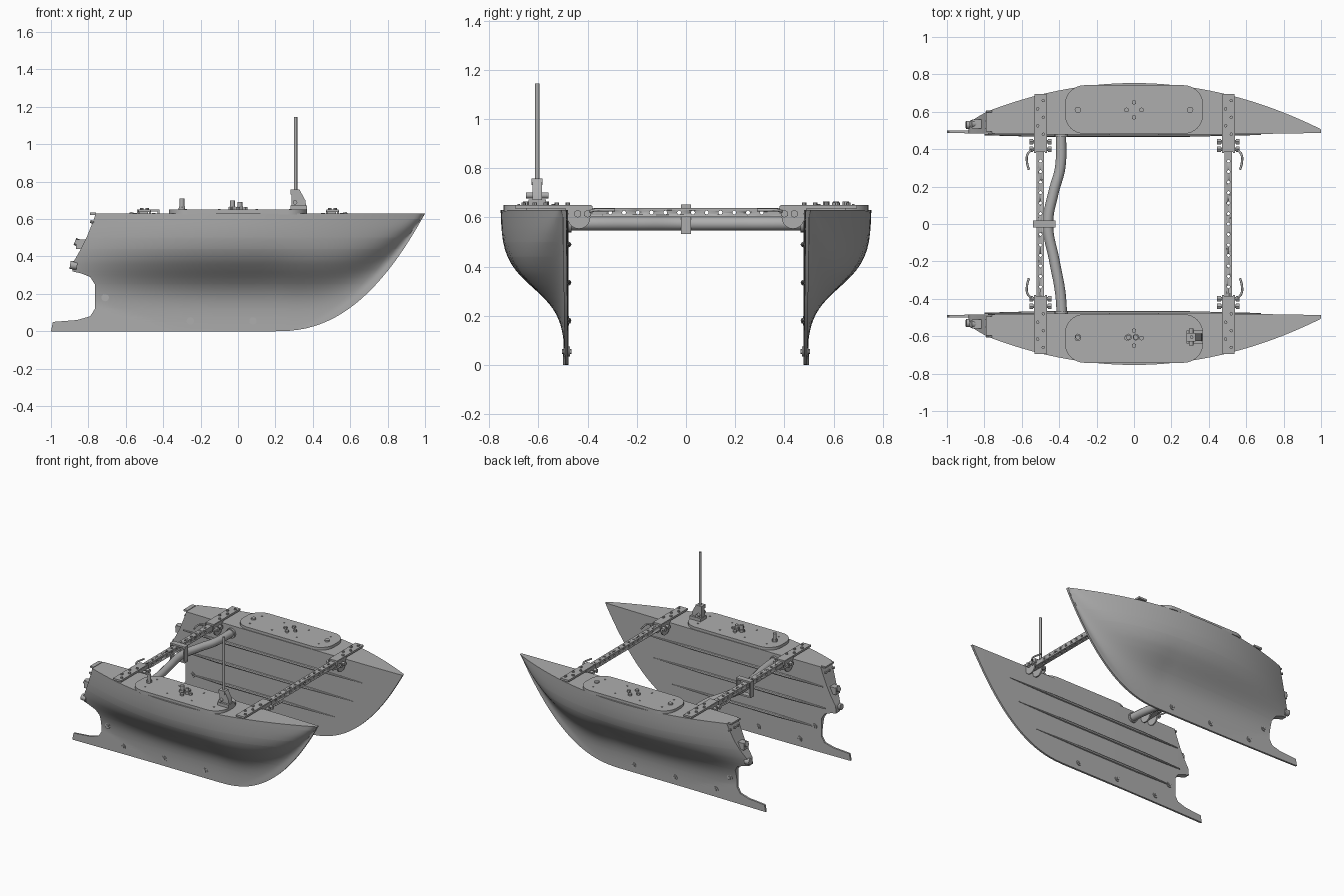
import bpy, bmesh, math
from mathutils import Vector

cube = bpy.data.objects.get("Cube")
if cube:
    bpy.data.objects.remove(cube, do_unlink=True)

grey = bpy.data.materials.new("plain grey")
grey.use_nodes = True
tone = (0.42, 0.42, 0.42, 1)
grey.diffuse_color = tone
grey.node_tree.nodes["Principled BSDF"].inputs["Base Color"].default_value = tone


def finish(name, bm, angle=35):
    bmesh.ops.recalc_face_normals(bm, faces=bm.faces)
    mesh = bpy.data.meshes.new(name)
    bm.to_mesh(mesh)
    bm.free()
    mesh.materials.append(grey)
    ob = bpy.data.objects.new(name, mesh)
    bpy.context.collection.objects.link(ob)
    bpy.ops.object.select_all(action='DESELECT')
    ob.select_set(True)
    bpy.context.view_layer.objects.active = ob
    bpy.ops.object.shade_smooth_by_angle(angle=math.radians(angle))
    return ob


def add_box(bm, centre, size):
    verts = bmesh.ops.create_cube(bm, size=1)["verts"]
    for v in verts:
        v.co = Vector(c + a * b for c, a, b in zip(centre, v.co, size))


def add_rod(bm, a, b, r, r2=None, sides=16):
    a, b = Vector(a), Vector(b)
    verts = bmesh.ops.create_cone(bm, cap_ends=True, segments=sides, radius1=r,
                                  radius2=r if r2 is None else r2, depth=(b - a).length)["verts"]
    turn = (b - a).to_track_quat('Z', 'Y')
    for v in verts:
        v.co = turn @ v.co + (a + b) / 2


def add_prism(bm, points, depth):
    face = bm.faces.new([bm.verts.new(p) for p in points])
    out = bmesh.ops.extrude_face_region(bm, geom=[face])["geom"]
    for v in out:
        if isinstance(v, bmesh.types.BMVert):
            v.co += Vector(depth)


def tube(name, points, r):
    curve = bpy.data.curves.new(name, 'CURVE')
    curve.dimensions = '3D'
    curve.bevel_depth, curve.bevel_resolution, curve.use_fill_caps = r, 4, True
    spline = curve.splines.new('BEZIER')
    spline.bezier_points.add(len(points) - 1)
    for bp, p in zip(spline.bezier_points, points):
        bp.co = p
        bp.handle_left_type = bp.handle_right_type = 'AUTO'
    curve.materials.append(grey)
    ob = bpy.data.objects.new(name, curve)
    bpy.context.collection.objects.link(ob)


# Hull shape: stern outline by height, bow curve, flared section
DECK = 0.63
STERN = [(0, -1), (.05, -.99), (.06, -.86), (.08, -.79), (.12, -.765), (.25, -.765), (.29, -.79),
         (.31, -.84), (.32, -.885), (.37, -.88), (.44, -.84), (.5, -.81), (.6, -.77), (DECK, -.76)]


def stern_x(z):
    for (z0, x0), (z1, x1) in zip(STERN, STERN[1:]):
        if z <= z1:
            return x0 + (x1 - x0) * (z - z0) / (z1 - z0)
    return STERN[-1][1]


def bow_x(z):
    return .2 + .8 * (z / DECK) ** .43


def inner_y(x):
    return .477 + .01 * x * x


def outer_y(x, z):
    keel = DECK * (max(0, x - .2) / .8) ** (1 / .43)
    rel = max(0, min(1, (z - keel) / max(1e-4, DECK - keel)))
    rel **= 1 - .3 * max(0, min(1, (x - .2) / .7))
    flare = .05 + .95 / (1 + math.exp((.315 - rel * DECK) / .06))
    return inner_y(x) + max(.014, .278 * (1 - .93 * x * x) * flare)


def make_hull(name, side):
    bm = bmesh.new()
    heights = sorted({round(DECK * (i / 30) ** 1.6, 4) for i in range(31)} | {z for z, x in STERN})
    columns = 48
    inner, outer = [], []
    for z in heights:
        a, b = stern_x(z), bow_x(z)
        xs = [a + (b - a) * (1 - math.cos(math.pi * i / columns)) / 2 for i in range(columns + 1)]
        inner.append([bm.verts.new((x, side * inner_y(x), z)) for x in xs])
        outer.append([bm.verts.new((x, side * outer_y(x, z), z)) for x in xs])
    for grid in (inner, outer):
        for r0, r1 in zip(grid, grid[1:]):
            for i in range(columns):
                bm.faces.new((r0[i], r0[i + 1], r1[i + 1], r1[i]))
    for k in (0, -1):
        for i in range(columns):
            bm.faces.new((inner[k][i], inner[k][i + 1], outer[k][i + 1], outer[k][i]))
        for j in range(len(heights) - 1):
            bm.faces.new((inner[j][k], inner[j + 1][k], outer[j + 1][k], outer[j][k]))
    finish(name, bm, 40)


def make_hull_fittings(label, side):
    # Rounded hatch plate on the deck
    bm = bmesh.new()
    r, pts = .105, []
    for k, (cx, cy) in enumerate([(1, 1), (-1, 1), (-1, -1), (1, -1)]):
        for i in range(9):
            t = math.pi / 2 * (k + i / 8)
            pts.append((cx * .265 + r * math.cos(t), side * .612 + cy * .025 + r * math.sin(t), DECK - .005))
    add_prism(bm, pts, (0, 0, .025))
    finish(label + "_hatch_plate", bm)
    # Hatch bolts and screws
    bm = bmesh.new()
    for x, y in [(0, .04), (0, -.04), (.04, 0), (-.04, 0)]:
        add_rod(bm, (x, side * .61 + y, .64), (x, side * .61 + y, .664), .013, sides=6)
    for x in (-.3, .3):
        add_rod(bm, (x, side * .61, .64), (x, side * .61, .66), .017)
    for x in (-.28, -.1, .1, .28):
        for y in (-.07, .07):
            add_rod(bm, (x, side * .61 + y, .64), (x, side * .61 + y, .654), .006, sides=8)
    finish(label + "_hatch_bolts", bm)
    # Keel bolts through the fin
    bm = bmesh.new()
    for x, z in [(-.71, .18), (-.59, .055), (-.255, .055), (.08, .055)]:
        y = outer_y(x, z)
        add_rod(bm, (x, side * (inner_y(x) - .006), z), (x, side * (y + .004), z), .02)
        add_rod(bm, (x, side * (inner_y(x) - .012), z), (x, side * (y + .01), z), .011, sides=6)
    finish(label + "_keel_bolts", bm)
    # Tapered strakes along the flat inner side
    bm = bmesh.new()
    for z, a, b in [(.49, -.78, .68), (.335, -.8, .6), (.18, -.72, .45)]:
        y = side * .478
        add_rod(bm, (a, y, z), (a + .3, y, z), .004, .012, 8)
        add_rod(bm, (a + .3, y, z), (b - .4, y, z), .012, sides=8)
        add_rod(bm, (b - .4, y, z), (b, y, z), .012, .002, 8)
    finish(label + "_strakes", bm)
    # Stern fittings
    bm = bmesh.new()
    add_box(bm, (-.84, side * .535, .465), (.05, .05, .05))
    add_rod(bm, (-.82, side * .535, .46), (-.872, side * .535, .48), .02)
    add_rod(bm, (-.86, side * .53, .35), (-.898, side * .53, .355), .022)
    for y in (.51, .55, .6):
        add_rod(bm, (-.77, side * y, .58), (-.79, side * y, .588), .008, sides=8)
    add_box(bm, (-.775, side * .545, .628), (.03, .1, .012))
    finish(label + "_stern_fittings", bm)


def make_beam(label, x, out):
    # Square bar perforated along its length on two faces
    bm = bmesh.new()
    add_box(bm, (x, 0, .62), (.04, 1.3, .036))
    bar = finish(label + "_cross_bar", bm)
    bm = bmesh.new()
    for i in range(-6, 7):
        y = i * .056
        add_rod(bm, (x, y, .5), (x, y, .7), .008, sides=10)
        if i < 6:
            add_rod(bm, (x - .1, y + .028, .62), (x + .1, y + .028, .62), .008, sides=10)
    cutter = finish(label + "_hole_cutter", bm)
    cutter.hide_render = True
    mod = bar.modifiers.new("holes", 'BOOLEAN')
    mod.operation, mod.object, mod.solver = 'DIFFERENCE', cutter, 'EXACT'
    bpy.context.view_layer.objects.active = bar
    bpy.ops.object.modifier_apply(modifier=mod.name)
    bpy.data.objects.remove(cutter, do_unlink=True)
    for side, end in ((-1, "front"), (1, "back")):
        # Mounting plate, rounded pivot cheeks and clamp hardware
        bm = bmesh.new()
        add_box(bm, (x, side * .54, .644), (.066, .31, .014))
        for dx in (-.03, .03):
            add_rod(bm, (x + dx - .005, side * .435, .6), (x + dx + .005, side * .435, .6), .046, sides=24)
            add_box(bm, (x + dx, side * .435, .632), (.01, .11, .03))
        for y in (.4, .44):
            add_rod(bm, (x - .055, side * y, .615), (x + .055, side * y, .615), .01, sides=10)
            add_rod(bm, (x - .06, side * y, .615), (x - .04, side * y, .615), .016, sides=6)
            add_rod(bm, (x + .04, side * y, .615), (x + .06, side * y, .615), .016, sides=6)
        for i in range(5):
            add_rod(bm, (x + .015 * (-1) ** i, side * (.48 + .045 * i), .645),
                    (x + .015 * (-1) ** i, side * (.48 + .045 * i), .66), .009, sides=8)
        finish(f"{label}_{end}_mount", bm)
        tube(f"{label}_{end}_lever", [(x + out * .045, side * .4, .62), (x + out * .07, side * .37, .63),
                                      (x + out * .072, side * .33, .63), (x + out * .062, side * .29, .63)], .006)


for side, label in ((-1, "right"), (1, "left")):
    make_hull(label + "_hull", side)
    make_hull_fittings(label, side)
make_beam("stern", -.5, -1)
make_beam("bow", .505, 1)

# Flexible conduit between the hulls, with end collars
tube("conduit", [(-.385, -.48, .575), (-.395, -.36, .575), (-.425, -.2, .575), (-.46, 0, .575),
                 (-.43, .17, .575), (-.395, .3, .575), (-.39, .48, .575)], .028)
bm = bmesh.new()
for side in (-1, 1):
    add_rod(bm, (-.388, side * .465, .575), (-.388, side * .48, .575), .036)
finish("conduit_collars", bm)

# Strap clamping the conduit to the stern bar
bm = bmesh.new()
for z in (.538, .646):
    add_box(bm, (-.48, 0, z), (.12, .04, .012))
for x in (-.536, -.426):
    add_box(bm, (x, 0, .592), (.01, .04, .108))
finish("conduit_strap", bm)

# Antenna with its bracket
bm = bmesh.new()
add_box(bm, (.325, -.605, .66), (.09, .07, .025))
add_prism(bm, [(.285, -.625, .66), (.365, -.625, .66), (.36, -.625, .7), (.33, -.625, .755), (.285, -.625, .755)], (0, .04, 0))
add_rod(bm, (.305, -.65, .69), (.305, -.56, .69), .012)
add_box(bm, (.305, -.605, .745), (.05, .045, .025))
finish("antenna_bracket", bm)
bm = bmesh.new()
add_rod(bm, (.308, -.605, .7), (.308, -.605, 1.145), .009, sides=12)
finish("antenna", bm)

# Tall deck posts on the right hull
bm = bmesh.new()
for x, h in ((-.3, .71), (-.03, .7), (.01, .69)):
    add_rod(bm, (x, -.605, .64), (x, -.605, h), .013)
    add_rod(bm, (x, -.605, .64), (x, -.605, .668), .019, sides=6)
finish("deck_posts", bm)
